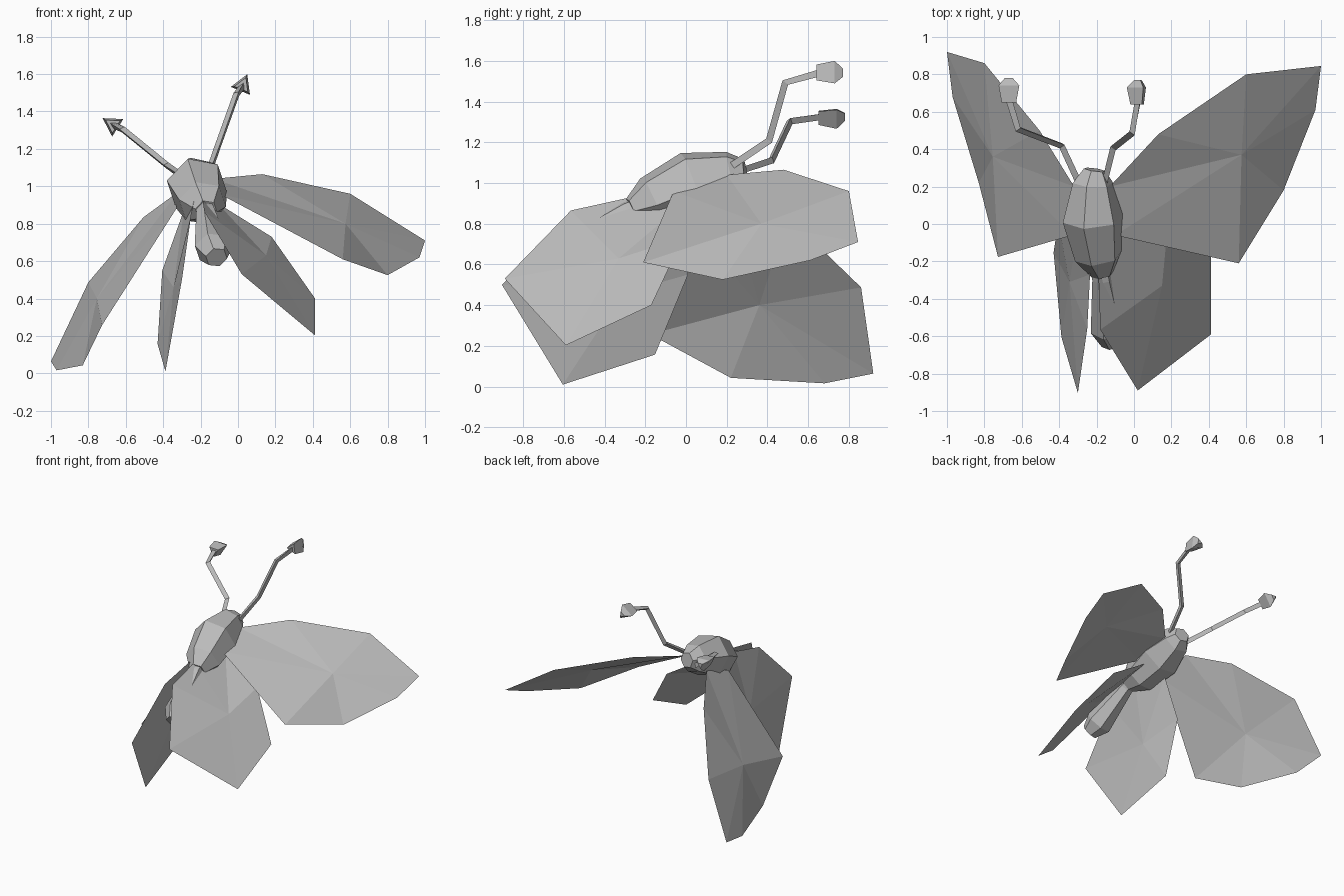
import bpy, bmesh, math
from mathutils import Vector

default_cube = bpy.data.objects.get("Cube")
if default_cube:
    bpy.data.objects.remove(default_cube, do_unlink=True)

# One plain grey for the whole insect
grey = bpy.data.materials.new("plain grey")
grey.use_nodes = True
GREY_VALUE = (0.5, 0.5, 0.5, 1)
grey.diffuse_color = GREY_VALUE
grey.node_tree.nodes["Principled BSDF"].inputs["Base Color"].default_value = GREY_VALUE

# Sideways direction of the tilted insect, pointing to its left
SIDEWAYS = Vector((0.95, -0.04, 0.3)).normalized()


def finish(name, bm):
    """Turn a bmesh into a flat shaded object."""
    mesh = bpy.data.meshes.new(name)
    bm.to_mesh(mesh)
    bm.free()
    mesh.materials.append(grey)
    obj = bpy.data.objects.new(name, mesh)
    bpy.context.collection.objects.link(obj)
    return obj


def wing(name, middle, outline):
    """Thin faceted sheet: a fan of triangles around one raised point."""
    bm = bmesh.new()
    hub = bm.verts.new(middle)
    rim = [bm.verts.new(p) for p in outline]
    for a, b in zip(rim, rim[1:] + rim[:1]):
        bm.faces.new((hub, a, b))
    bmesh.ops.recalc_face_normals(bm, faces=bm.faces)
    if hub.normal.z < 0:
        bmesh.ops.reverse_faces(bm, faces=bm.faces)
    finish(name, bm)


def tube(name, points, radii, sides, phase):
    """Faceted tube through the points, with a radius at each one."""
    bm = bmesh.new()
    path = [Vector(p) for p in points]
    rings = []
    for i, (centre, radius) in enumerate(zip(path, radii)):
        axis = (path[min(i + 1, len(path) - 1)] - path[max(i - 1, 0)]).normalized()
        side = (SIDEWAYS - axis * SIDEWAYS.dot(axis)).normalized()
        up = side.cross(axis)
        ring = []
        for k in range(sides):
            angle = math.radians(phase) + math.tau * k / sides
            offset = side * math.cos(angle) + up * math.sin(angle)
            ring.append(bm.verts.new(centre + offset * radius))
        rings.append(ring)
    for low, high in zip(rings, rings[1:]):
        for k in range(sides):
            j = (k + 1) % sides
            bm.faces.new((low[k], low[j], high[j], high[k]))
    bm.faces.new(rings[0])
    bm.faces.new(rings[-1])
    bmesh.ops.recalc_face_normals(bm, faces=bm.faces)
    finish(name, bm)


# Body: six sided thorax and a club shaped abdomen
tube("thorax",
     [(-.17, -.27, .87), (-.19, -.17, .91), (-.22, .03, 1), (-.22, .22, 1.05), (-.21, .29, 1.06)],
     [.06, .13, .165, .11, .06], 6, 90)
tube("abdomen",
     [(-.18, -.22, .89), (-.17, -.29, .86), (-.135, -.56, .67), (-.115, -.64, .62)],
     [.05, .055, .1, .06], 6, 90)

# Fore wings
wing("left_fore_wing", (.575, .37, .8),
     [(-.13, .2, 1.04), (.13, .48, 1.065), (.6, .8, .96), (1, .845, .71), (.97, .61, .62),
      (.8, .18, .525), (.56, -.21, .61), (-.1, -.06, .96)])
wing("right_fore_wing", (-.755, .36, .4),
     [(-.32, .2, .97), (-.505, .5, .835), (-.8, .86, .487), (-1, .92, .064), (-.97, .68, .016),
      (-.83, .22, .043), (-.727, -.176, .257), (-.33, -.06, .88)])

# Hind wings
wing("left_hind_wing", (.15, -.33, .63),
     [(-.11, 0, .91), (.18, -.015, .73), (.412, -.17, .4), (.412, -.59, .203),
      (.02, -.89, .53), (-.18, -.565, .865), (-.19, -.27, .93)])
wing("right_hind_wing", (-.345, -.31, .46),
     [(-.29, 0, .87), (-.405, .01, .55), (-.43, -.152, .157), (-.388, -.605, .01),
      (-.3, -.904, .5), (-.25, -.56, .85), (-.235, -.27, .92)])

# Antennae: bent three sided stalks, each with a three sided bud
antennae = {
    "left": ([(-.16, .19, 1.06), (-.107, .41, 1.21), (-.005, .49, 1.495), (.025, .66, 1.54)], 50),
    "right": ([(-.28, .19, 1.04), (-.385, .42, 1.113), (-.62, .51, 1.304), (-.67, .67, 1.33)], 10),
}
for side_name, (stalk, phase) in antennae.items():
    tube(side_name + "_antenna", stalk, [.02] * len(stalk), 3, phase)
    tip = Vector(stalk[-1])
    bud = [tip + Vector((0, step, 0)) for step in (-.02, .07, .11)]
    tube(side_name + "_antenna_bud", bud, [.045, .064, .025], 3, phase)
